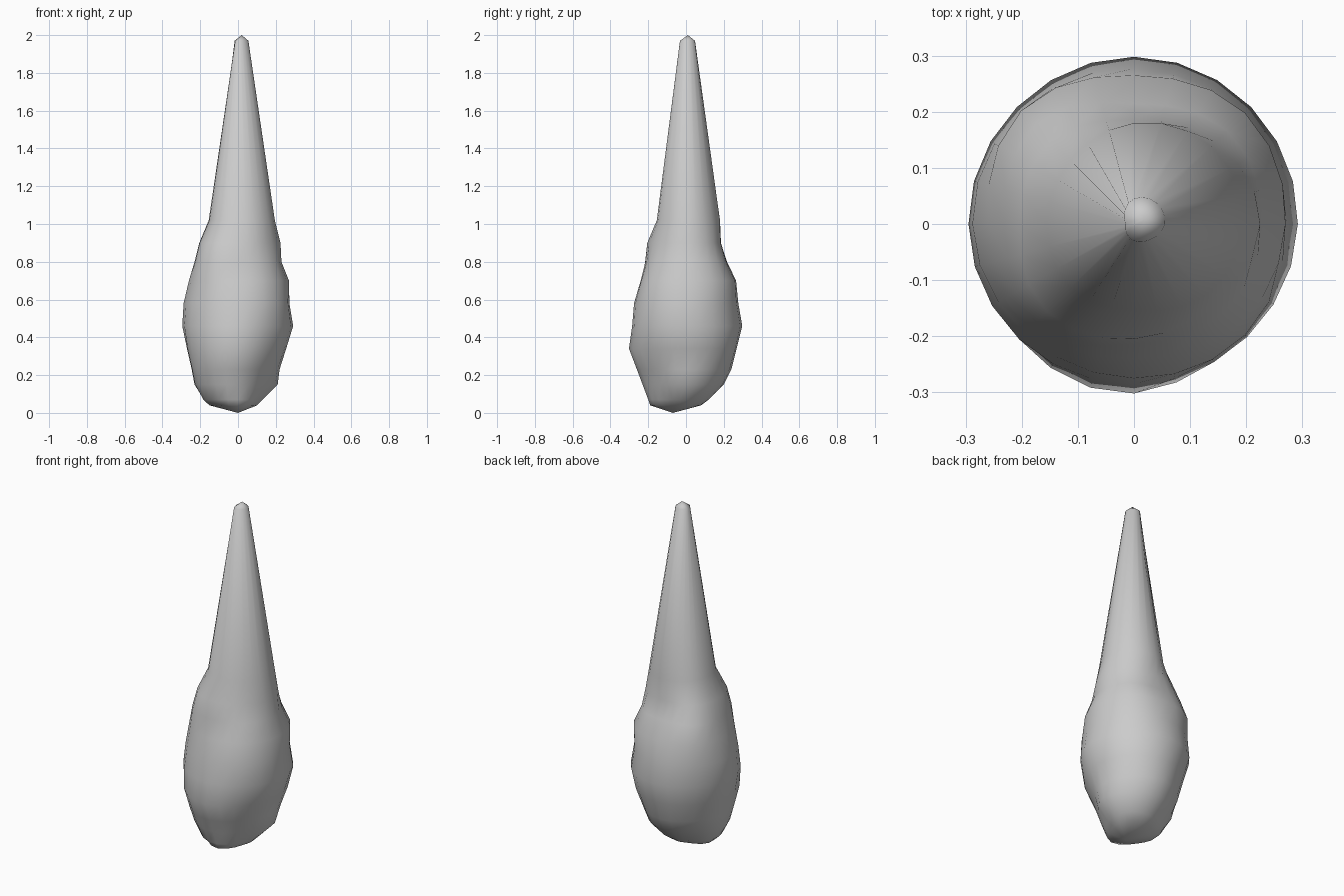
import bpy, bmesh, math

# Each ring: height, then radius in 8 compass directions (from +x, anticlockwise)
RINGS = [
    (0.04, .10, .08, .08, .09, .15, .16, .19, .12),
    (0.07, .13, .13, .12, .13, .18, .20, .20, .15),
    (0.15, .21, .20, .20, .19, .23, .235, .23, .19),
    (0.23, .22, .23, .24, .23, .245, .26, .26, .215),
    (0.34, .255, .27, .268, .26, .27, .29, .302, .265),
    (0.46, .292, .295, .298, .295, .295, .29, .285, .285),
    (0.58, .272, .277, .277, .285, .288, .275, .275, .28),
    (0.70, .27, .28, .265, .285, .26, .258, .24, .26),
    (0.80, .23, .235, .215, .25, .23, .245, .215, .225),
    (0.90, .225, .207, .185, .21, .205, .22, .205, .20),
    (1.02, .195, .195, .18, .16, .155, .16, .153, .18),
    (1.97, .055, .055, .045, .025, .015, .02, .03, .04),
]
SIDES = 24


def radius(r, t):
    """Smooth periodic interpolation between the 8 directions."""
    i = int(t)
    f = t - i
    a, b, c, d = (r[(i + k) % 8] for k in (-1, 0, 1, 2))
    return b + 0.5 * f * (c - a + f * (2*a - 5*b + 4*c - d + f * (3*(b - c) + d - a)))


# Lumpy bulb running up into a tapered spike
bm = bmesh.new()
loops = []
for z, *r in RINGS:
    loop = []
    for s in range(SIDES):
        a = 2 * math.pi * s / SIDES
        q = radius(r, 8 * s / SIDES)
        loop.append(bm.verts.new((q * math.cos(a), q * math.sin(a), z)))
    loops.append(loop)

foot = bm.verts.new((0, -0.07, 0))
tip = bm.verts.new((0.02, 0.01, 2.0))
for s in range(SIDES):
    n = (s + 1) % SIDES
    for lo, hi in zip(loops, loops[1:]):
        bm.faces.new((lo[s], lo[n], hi[n], hi[s]))
    bm.faces.new((foot, loops[0][n], loops[0][s]))
    bm.faces.new((tip, loops[-1][s], loops[-1][n]))
bmesh.ops.recalc_face_normals(bm, faces=bm.faces[:])
for f in bm.faces:
    f.smooth = True

mesh = bpy.data.meshes.new("bulb_and_spike")
bm.to_mesh(mesh)
bm.free()
obj = bpy.data.objects.new("bulb_and_spike", mesh)
bpy.context.collection.objects.link(obj)
